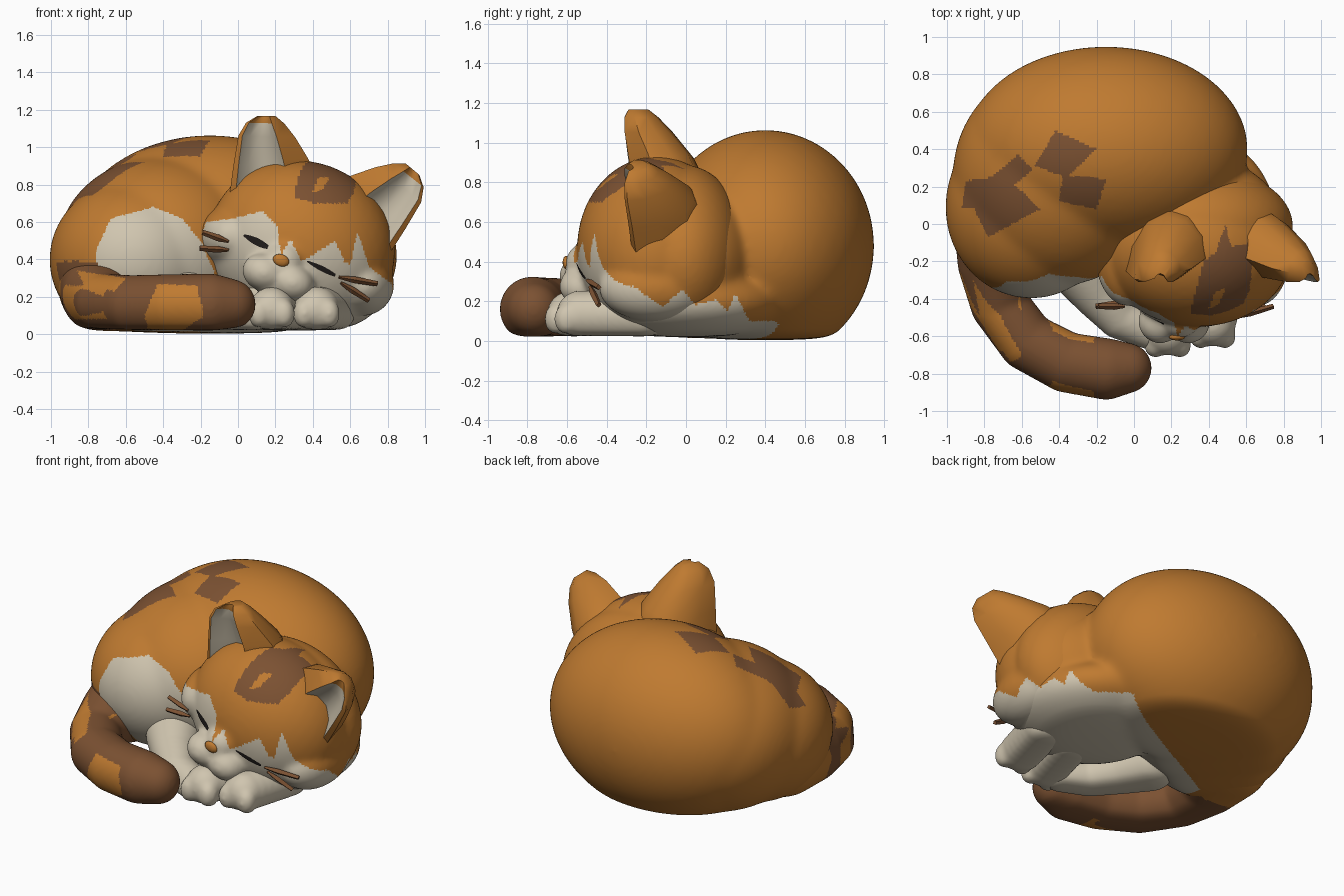
import bpy, bmesh, math
from mathutils import Matrix, Vector
from mathutils.bvhtree import BVHTree

cube = bpy.data.objects.get("Cube")
if cube:
    bpy.data.objects.remove(cube, do_unlink=True)


def material(name, rgb):
    m = bpy.data.materials.new(name)
    m.use_nodes = True
    m.diffuse_color = (*rgb, 1)
    bsdf = next(n for n in m.node_tree.nodes if n.type == 'BSDF_PRINCIPLED')
    bsdf.inputs["Base Color"].default_value = (*rgb, 1)
    bsdf.inputs["Roughness"].default_value = 0.9
    return m


MATS = [material("orange fur", (.52, .195, .03)), material("cream fur", (.63, .56, .43)),
        material("brown fur", (.2, .083, .032)), material("dark eye", (.014, .011, .01))]
ORANGE, CREAM, BROWN, DARK = range(4)
# the head is rolled to one side
HEAD = Matrix.Translation((.34, -.15, .47)) @ Matrix.Rotation(math.radians(20), 4, 'Y')
FLOOR = .06


def add_object(name, bm):
    bmesh.ops.recalc_face_normals(bm, faces=bm.faces)
    mesh = bpy.data.meshes.new(name)
    bm.to_mesh(mesh)
    bm.free()
    for m in MATS:
        mesh.materials.append(m)
    ob = bpy.data.objects.new(name, mesh)
    bpy.context.collection.objects.link(ob)
    return ob


def chain(points, steps=6):
    """Balls along a path of (x, y, z, radius) points."""
    balls = []
    for a, b in zip(points, points[1:]):
        for i in range(steps + 1):
            p = Vector(a).lerp(Vector(b), i / steps)
            balls.append((p[0], p[1], p[2], p[3], p[3], p[3]))
    return balls


def blob(name, balls, paint, frame=Matrix(), smooth=14):
    """Fuse ellipsoids into one soft skin, then colour its faces by a rule."""
    bm = bmesh.new()
    for x, y, z, *r in balls:
        place = frame @ Matrix.Translation((x, y, z)) @ Matrix.Diagonal((*r, 1))
        bmesh.ops.create_icosphere(bm, subdivisions=4, radius=1, matrix=place)
    ob = add_object(name, bm)
    mod = ob.modifiers.new("fuse", 'REMESH')
    mod.mode = 'VOXEL'
    mod.voxel_size = .013
    mod = ob.modifiers.new("soften", 'SMOOTH')
    mod.factor, mod.iterations = .5, smooth
    dg = bpy.context.evaluated_depsgraph_get()
    mesh = bpy.data.meshes.new_from_object(ob.evaluated_get(dg))
    ob.modifiers.clear()
    ob.data = mesh
    mesh.name = name
    mesh.materials.clear()
    for m in MATS:
        mesh.materials.append(m)
    # rest softly on the ground
    for v in mesh.vertices:
        if v.co.z < FLOOR:
            v.co.z = FLOOR * math.exp((v.co.z - FLOOR) / FLOOR)
    for p in mesh.polygons:
        p.material_index = paint(p.center)
    mesh.shade_smooth()
    return ob


def inside(u, v, poly):
    hit = False
    for (a, b), (c, d) in zip(poly, poly[1:] + poly[:1]):
        if (b > v) != (d > v) and u < (c - a) * (v - b) / (d - b) + a:
            hit = not hit
    return hit


def edge_height(t, line):
    """Height of a zigzag fur edge at t."""
    if t <= line[0][0]:
        return line[0][1]
    for (a, b), (c, d) in zip(line, line[1:]):
        if t <= c:
            return b + (d - b) * (t - a) / (c - a)
    return line[-1][1]


# Fur markings
side_edge = [(-.3, .3), (-.12, .17), (-.02, .26), (.05, .18), (.15, .21), (.21, .15),
             (.25, .24), (.32, .1), (.45, .1), (.5, .05)]
face_edge = [(-.2, .52), (-.17, .6), (-.02, .62), (.13, .66), (.21, .58), (.23, .42), (.28, .51),
             (.34, .39), (.52, .5), (.57, .39), (.6, .37), (.64, .55), (.7, .36), (.82, .27)]
back_patches = [
    [(-.62, .37), (-.54, .29), (-.64, .21), (-.5, .08), (-.78, -.07), (-.86, .09), (-.92, .09),
     (-.9, .23), (-.76, .25)],
    [(-.42, .5), (-.2, .4), (-.36, .25), (-.53, .31)],
    [(-.38, .26), (-.15, .24), (-.2, .08), (-.4, .12)]]
haunch_patch = [(-.76, .45), (-.68, .62), (-.45, .68), (-.3, .62), (-.2, .5), (-.05, .15),
                (-.65, .15), (-.75, .35)]
crown_patch = [(.49, 0), (.52, -.12), (.64, -.1), (.62, -.35), (.55, -.5), (.3, -.48),
               (.37, -.2), (.44, -.15)]
crown_gap = [(.4, .76), (.43, .84), (.49, .84), (.45, .77)]
tail_front = [(-.5, .1), (-.43, .27), (-.22, .26), (-.18, .1), (-.3, .02), (-.48, .03)]
tail_side = [(-.86, .34), (-.6, .3), (-.66, .23), (-.82, .26)]
tail_strip = [(-.98, -.2), (-.84, -.36), (-.62, -.67), (-.72, -.68), (-.9, -.4)]


def paint_body(c):
    if c.y < .1 and inside(c.x, c.z, haunch_patch):
        return CREAM
    if c.y < .55 * c.x + .25 and c.x > -.55 and c.z < edge_height(c.y, side_edge):
        return CREAM
    if c.z > .4 and any(inside(c.x, c.y, p) for p in back_patches):
        return BROWN
    return BROWN if c.x < -.7 and c.y < -.1 and c.z < .39 else ORANGE


def paint_head(c):
    front = c.y < -.27 or (c.x < .1 and c.y < 0)
    if c.z < (edge_height(c.x, face_edge) if front else edge_height(c.y, side_edge)):
        return CREAM
    crown = c.z > .7 and inside(c.x, c.y, crown_patch) and not inside(c.x, c.z, crown_gap)
    return BROWN if crown else ORANGE


def paint_tail(c):
    outer = c.y < -.72 or c.z > .2
    if outer and inside(c.x, c.z, tail_front) or inside(c.x, c.z, tail_side):
        return ORANGE
    if .08 < c.z < .26 and inside(c.x, c.y, tail_strip):
        return ORANGE
    return BROWN if c.y < -.13 and c.z < .39 else ORANGE


def paint_cream(c):
    return CREAM


# Curled body: back, flank, haunch, neck and chest
blob("body", [(-.15, .4, .48, .76, .55, .585), (-.4, .26, .45, .57, .59, .505),
              (-.55, .09, .4, .46, .49, .43), (.36, .05, .42, .42, .3, .36),
              (.3, 0, .2, .47, .5, .21)], paint_body, smooth=60)

# Tail wrapped round the front
blob("tail", chain([(-.68, .02, .27, .285), (-.745, -.2, .21, .2), (-.72, -.43, .17, .155),
                    (-.57, -.63, .16, .157), (-.36, -.74, .16, .162), (-.15, -.775, .16, .165),
                    (-.04, -.77, .16, .135)]), paint_tail)

# Head with nape, cheeks and muzzle
head = blob("head", [(0, 0, 0, .505, .4, .455), (.03, .14, 0, .49, .31, .42)]
            + [(s * .37, -.01, -.08, .175, .28, .17) for s in (-1, 1)]
            + [(-.06 + s * .08, -.37, -.2, .12, .12, .1) for s in (-1, 1)]
            + [(-.06, -.35, -.11, .11, .11, .11), (-.06, -.34, -.27, .09, .1, .07)],
            paint_head, HEAD, smooth=22)

# Ears: stacked rings with a hollow cream front
ring = [(0, .06), (.07, 0), (.2, .18), (.38, .25), (.56, .18), (.67, 0), (1, .3), (.95, .65),
        (.75, .92), (.5, 1), (.25, .85), (.06, .45)]
# outer edge (x, z), inner edge (x, z), front y, depth
ear_levels = [((-.4, -.08), (-.08, .2), -.06, .32), ((-.45, .1), (-.04, .37), -.12, .38),
              ((-.49, .28), (-.13, .455), -.14, .33), ((-.52, .44), (-.23, .535), -.16, .24),
              ((-.505, .52), (-.31, .585), -.16, .17), ((-.46, .575), (-.37, .607), -.14, .1)]
for side, name in ((1, "right_ear"), (-1, "left_ear")):
    bm = bmesh.new()
    rows = []
    for outer, inner, y, depth in ear_levels:
        rows.append([bm.verts.new(HEAD @ Vector((side * (outer[0] + (inner[0] - outer[0]) * s),
                                                 y + d * depth,
                                                 outer[1] + (inner[1] - outer[1]) * s)))
                     for s, d in ring])
    n = len(ring)
    for k, (lo, hi) in enumerate(zip(rows, rows[1:])):
        for i in range(n):
            j = (i + 1) % n
            f = bm.faces.new((lo[i], lo[j], hi[j], hi[i]))
            f.material_index = CREAM if 1 <= i <= 4 and k < 4 else ORANGE
    bm.faces.new(rows[0])
    bm.faces.new(rows[-1])
    ear = add_object(name, bm)
    ear.data.shade_smooth()
    ear.data.set_sharp_from_angle(angle=math.radians(60))

# Paws and hind foot
for name, start, end in (("right_front_leg", (.27, -.25, .13, .13), (.18, -.58, .13, .123)),
                         ("left_front_leg", (.5, -.22, .13, .13), (.42, -.53, .13, .125))):
    toes = [(end[0] + d, end[1] - .07, .11, .06, .065, .08) for d in (-.065, .065)]
    blob(name, chain([start, end]) + toes, paint_cream, smooth=12)
blob("hind_foot", chain([(-.3, -.22, .18, .17), (-.2, -.36, .15, .14), (-.08, -.5, .12, .115),
                         (.08, -.57, .1, .1)]), paint_cream, smooth=8)

# Face details sit on the head surface
hb = bmesh.new()
hb.from_mesh(head.data)
surface = BVHTree.FromBMesh(hb)
hb.free()


def on_face(x, z, lift=0):
    hit = surface.ray_cast(Vector((x, -2, z)), Vector((0, 1, 0)))[0]
    return Vector((x, (hit.y if hit else -.45) - lift, z))


# Closed eyes: thin lens-shaped plates
for name, a, b, thick in (("right_eye", (.03, .53), (.16, .465), .018),
                          ("left_eye", (.37, .39), (.52, .315), .013)):
    bm = bmesh.new()
    cols = []
    for i in range(9):
        t = i / 8
        x, z = a[0] + (b[0] - a[0]) * t, a[1] + (b[1] - a[1]) * t
        h = thick * math.sin(math.pi * (.08 + .74 * t))
        cols.append([bm.verts.new(on_face(x + k * h * .4, z + k * h, .008)) for k in (-1, 0, 1)])
    for p, q in zip(cols, cols[1:]):
        for k in (0, 1):
            bm.faces.new((p[k], q[k], q[k + 1], p[k + 1])).material_index = DARK
    add_object(name, bm)

# Nose
bm = bmesh.new()
spot = Matrix.Translation(on_face(.23, .395)) @ Matrix.Rotation(math.radians(20), 4, 'Y')
bmesh.ops.create_uvsphere(bm, u_segments=12, v_segments=8, radius=1,
                          matrix=spot @ Matrix.Diagonal((.045, .018, .032, 1)))
add_object("nose", bm).data.shade_smooth()

# Whiskers: four-sided spikes, thickest part way out
for i, (root, tip) in enumerate([((-.05, .495), (-.19, .545)), ((-.05, .45), (-.205, .46)),
                                 ((.54, .305), (.745, .27)), ((.55, .275), (.7, .18))]):
    start, end = on_face(*root, .01), Vector((tip[0], -.44, tip[1]))
    axis = (end - start).normalized()
    up = axis.cross(Vector((0, 1, 0))).normalized()
    out = axis.cross(up)
    bm = bmesh.new()
    rows = [[bm.verts.new(start.lerp(end, t) + d * w) for d in (up, out, -up, -out)]
            for t, w in ((0, .008), (.4, .018), (1, .014))]
    for lo, hi in zip(rows, rows[1:]):
        for k in range(4):
            bm.faces.new((lo[k], lo[k - 1], hi[k - 1], hi[k])).material_index = BROWN
    for cap in (rows[0], rows[-1]):
        bm.faces.new(cap).material_index = BROWN
    add_object("whisker_%d" % (i + 1), bm)
